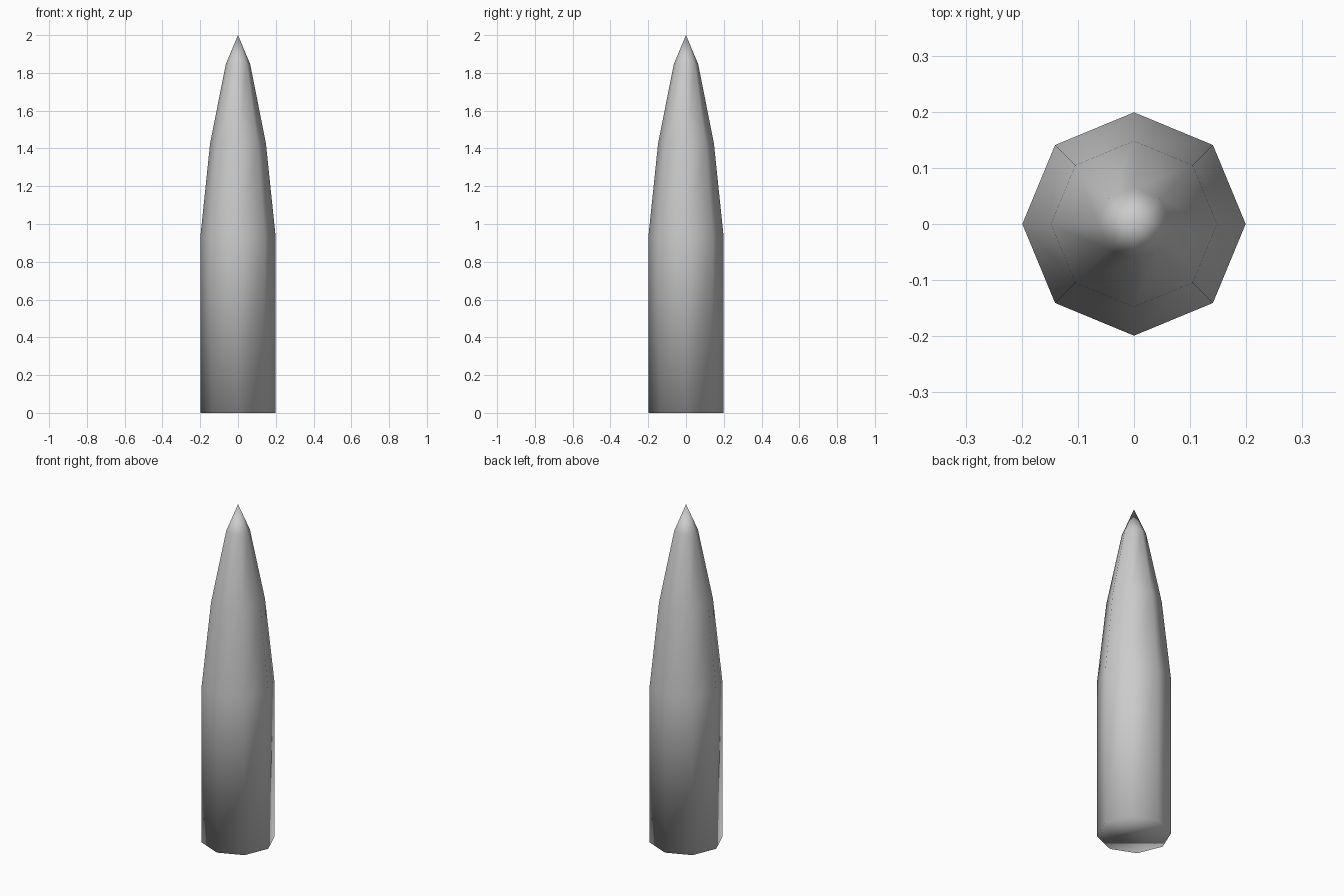
import bpy, bmesh, math

if "Cube" in bpy.data.objects:
    bpy.data.objects.remove(bpy.data.objects["Cube"])

SIDES = 8
# (radius, height) profile of the pointed body
PROFILE = [(0.199, 0.0), (0.199, 0.935), (0.148, 1.425), (0.065, 1.845)]
TIP = 2.0

bm = bmesh.new()
rings = []
for r, z in PROFILE:
    rings.append([bm.verts.new((r * math.cos(2 * math.pi * i / SIDES),
                                r * math.sin(2 * math.pi * i / SIDES), z))
                  for i in range(SIDES)])

# side walls
for low, high in zip(rings, rings[1:]):
    for i in range(SIDES):
        j = (i + 1) % SIDES
        bm.faces.new((low[i], low[j], high[j], high[i]))

# pointed tip and flat base
tip = bm.verts.new((0, 0, TIP))
for i in range(SIDES):
    bm.faces.new((rings[-1][i], rings[-1][(i + 1) % SIDES], tip))
bm.faces.new(rings[0][::-1])

# smooth all over, including across the base rim
for f in bm.faces:
    f.smooth = True

mesh = bpy.data.meshes.new("pointed_body")
bm.to_mesh(mesh)
bm.free()
bpy.context.collection.objects.link(bpy.data.objects.new("pointed_body", mesh))
